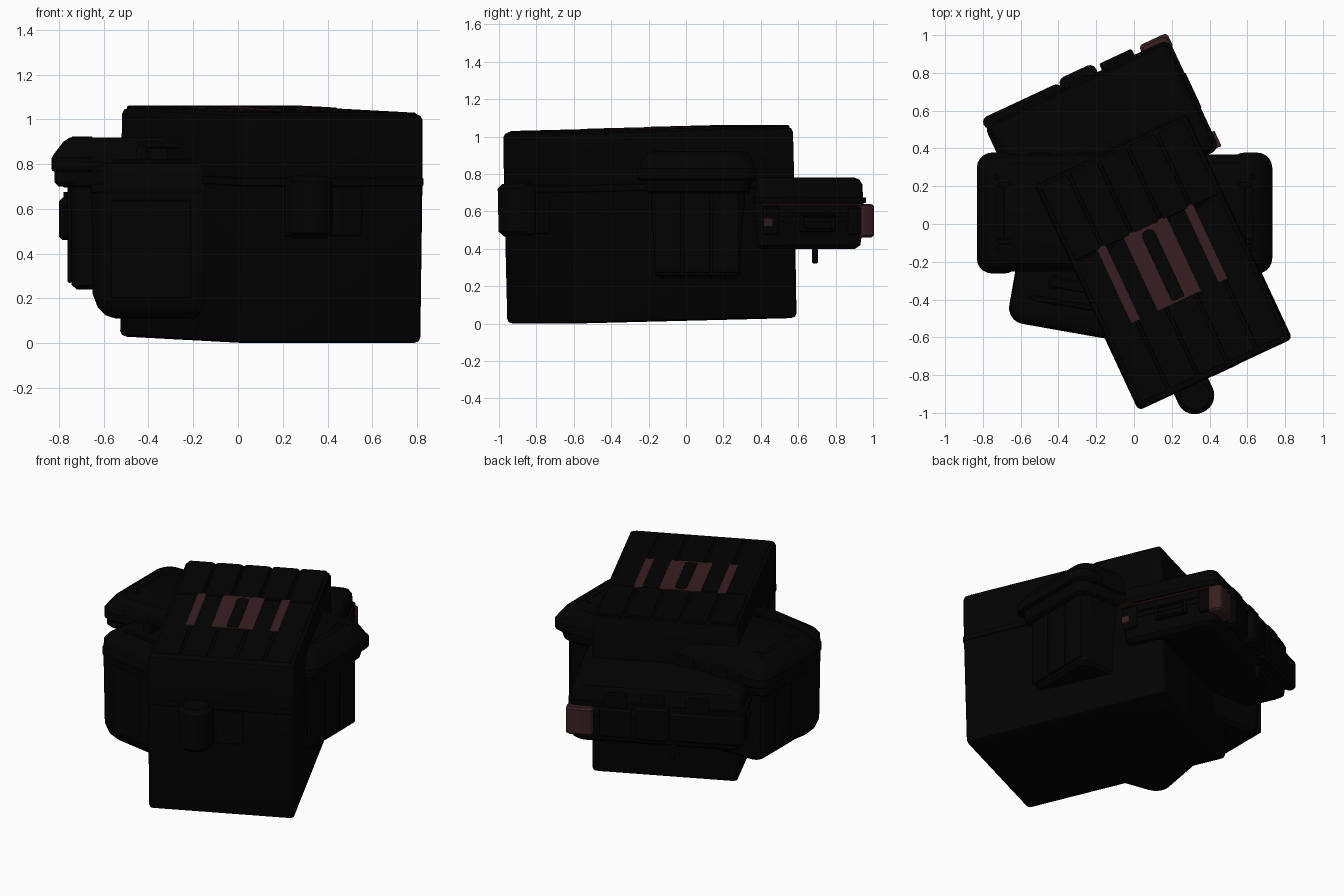
import bpy, bmesh, math
from mathutils import Matrix, Vector

def material(name, rgb):
    m = bpy.data.materials.new(name)
    m.diffuse_color = (*rgb, 1)
    return m

BLACK = material("matte black", (0.0007, 0.0007, 0.0007))
RED = material("dark red brown", (0.040, 0.0135, 0.0135))

def frame(x, y, z, turn, tilt=0):
    return (Matrix.Translation((x, y, z)) @ Matrix.Rotation(math.radians(turn), 4, 'Z')
            @ Matrix.Rotation(math.radians(tilt), 4, 'X'))

def loft(name, sections, r, fr, at=(0, 0), mat=BLACK, seg=5):
    """Stack of rounded rectangles; each section is (z, half x, half y)."""
    bm = bmesh.new()
    rings = []
    for z, hx, hy in sections:
        rr = min(r, hx * 0.99, hy * 0.99)
        ring = []
        for q, (sx, sy) in enumerate(((1, 1), (-1, 1), (-1, -1), (1, -1))):
            for i in range(seg + 1):
                a = math.pi / 2 * (q + i / seg)
                p = Vector((at[0] + sx * (hx - rr) + rr * math.cos(a),
                            at[1] + sy * (hy - rr) + rr * math.sin(a), z))
                ring.append(bm.verts.new(fr @ p))
        rings.append(ring)
    n = len(rings[0])
    for a, b in zip(rings, rings[1:]):
        for i in range(n):
            bm.faces.new((a[i], a[(i + 1) % n], b[(i + 1) % n], b[i]))
    bm.faces.new(rings[0][::-1])
    bm.faces.new(rings[-1])
    me = bpy.data.meshes.new(name)
    bm.to_mesh(me)
    bm.free()
    me.materials.append(mat)
    ob = bpy.data.objects.new(name, me)
    bpy.context.collection.objects.link(ob)
    bpy.context.view_layer.objects.active = ob
    ob.select_set(True)
    bpy.ops.object.shade_smooth_by_angle(angle=math.radians(35))
    ob.select_set(False)
    return ob

def block(name, fr, c, s, r=0.012, ch=0.008, mat=BLACK, seg=3):
    """Rounded block with chamfered ends: centre c, full size s."""
    hx, hy, hz = s[0] / 2, s[1] / 2, s[2] / 2
    ch = min(ch, hx * .6, hy * .6, hz * .6)
    return loft(name, [(c[2] - hz, hx - ch, hy - ch), (c[2] - hz + ch, hx, hy),
                       (c[2] + hz - ch, hx, hy), (c[2] + hz, hx - ch, hy - ch)],
                r, fr, c[:2], mat, seg)

# ---- Large tilted case ----
F = frame(0.144, -0.182, 0.015, 25, 1.3)
loft("large_case_body", [(0, .421, .635), (.008, .437, .651), (.025, .443, .656), (.71, .445, .658)], .025, F)
loft("large_case_seam", [(.70, .444, .658), (.705, .450, .663), (.735, .450, .663), (.74, .444, .658)], .028, F)
loft("large_case_lid", [(.735, .445, .658), (.995, .444, .657), (1.014, .437, .650), (1.024, .421, .633)], .025, F)
for u in (-.342, -.171, 0, .171, .342):
    block("lid_panel", F, (u, -.215, 1.02), (.160, .82, .018), ch=.006)
    block("lid_rear_panel", F, (u, .422, 1.022), (.160, .44, .022), ch=.006)
# Red lid stripes and central slot
for u, w in ((-.255, .054), (0, .255), (.255, .054)):
    block("lid_stripe", F, (u - .008, -.003, 1.028), (w, .44, .009), .004, .001, RED)
block("lid_stripe_slot", F, (-.008, -.008, 1.031), (.072, .40, .008), .034, .001, seg=6)
block("lid_stripe_slot_end", F, (-.008, -.113, 1.031), (.072, .19, .008), .004, .001)
# Front latch with rounded nose
block("front_latch", F, (-.143, -.715, .61), (.20, .20, .28), .095, .025, seg=8)
block("front_latch_mount", F, (-.143, -.675, .61), (.20, .07, .27))
block("front_plate", F, (.057, -.660, .59), (.16, .012, .22))

# ---- Long straight case ----
G = frame(-.05, .058, 0, 0)
loft("long_case_body", [(.24, .67, .215), (.26, .693, .232), (.45, .70, .24), (.74, .705, .262)], .05, G)
loft("long_case_rim", [(.695, .725, .272), (.705, .742, .283), (.765, .757, .293), (.77, .78, .31),
                       (.825, .78, .31)], .08, G)
loft("long_case_lid", [(.825, .78, .31), (.84, .776, .308), (.90, .73, .287), (.92, .70, .265)], .08, G)
for s in (-1, 1):
    # Bumpers at the two ends
    loft("long_case_end_bumper", [(.765, .10, .31), (.775, .113, .32), (.828, .113, .32), (.845, .10, .305)],
         .08, G, (s * .669, 0))
    for v in (-.155, 0, .155):
        block("long_case_end_panel", G, (s * .702, v, .51), (.018, .14, .48))
    block("long_case_grip_pad", G, (s * .66, 0, .916), (.05, .28, .016))
    for v in (-.19, .19):
        block("lid_bolt", G, (s * .68, v, .915), (.03, .03, .016), .015)
        block("grip_arm", G, (s * .64, v * .8, .916), (.08, .03, .016))
# Thicker lip on the left end
block("left_lip", G, (-.71, 0, .745), (.12, .58, .09), .05, .02)
for u in (-.45, -.2, .05, .3):
    block("long_case_latch", G, (u, .308, .76), (.13, .03, .16))

# ---- Flat case at the back ----
H = frame(-.17, .46, 0, 25)
loft("flat_case_lower", [(.40, .49, .28), (.42, .515, .30), (.56, .525, .315)], .05, H)
loft("flat_case_upper", [(.59, .525, .315), (.745, .522, .308), (.77, .507, .297), (.78, .485, .28)], .05, H)
loft("flat_case_seam", [(.55, .515, .305), (.60, .515, .305)], .05, H)
for z, e in ((.56, .532), (.66, .540)):
    loft("flat_case_rim", [(z - .015, e, .322), (z + .015, e, .322)], .05, H)
for v in (-.25, .25):
    for s in (-1, 1):
        block("flat_case_end_guard", H, (s * .522, v, .55), (.03, .09, .15))
# Bumper segments and latches along the back edge
block("rear_bumper_left", H, (-.31, .323, .555), (.46, .07, .19), .035, .015)
block("rear_bumper_mid", H, (.02, .333, .57), (.21, .085, .22), .035, .015)
block("rear_bumper_right", H, (.245, .323, .555), (.19, .07, .19), .012, .012)
for u in (-.25, .02, .245):
    block("flat_case_latch", H, (u, .313, .66), (.14, .04, .16))
block("latch_strap", H, (-.10, .30, .37), (.035, .03, .10), .014)
# Red accents
block("red_corner_guard", H, (.463, .312, .55), (.165, .088, .18), .022, .012, RED)
block("red_end_pip", H, (.535, -.275, .54), (.018, .052, .052), .004, .014, RED)
block("red_end_trim", H, (.528, 0, .635), (.022, .58, .009), .004, .001, RED)
block("red_end_tab", H, (.535, -.265, .637), (.038, .09, .009), .004, .001, RED)
# End handle
for z in (.50, .575):
    block("end_handle_bar", H, (.530, .02, z), (.03, .20, .018))
for v in (-.075, .115):
    block("end_handle_post", H, (.530, v, .5375), (.03, .018, .09))

# ---- Front left case ----
K = frame(-.297, -.270, 0, -10)
loft("corner_case_body", [(.11, .23, .21), (.125, .27, .25), (.16, .30, .28), (.22, .320, .296),
                          (.67, .325, .302)], .085, K)
loft("corner_case_rim", [(.665, .322, .299), (.675, .330, .306), (.71, .330, .306), (.72, .322, .299)], .085, K)
loft("corner_case_lid", [(.715, .325, .302), (.77, .322, .299), (.795, .305, .28), (.805, .28, .25)], .085, K)
block("corner_case_front_panel", K, (-.04, -.299, .42), (.36, .014, .44))
# Carry handle on its lid
for u in (-.12, .12):
    block("carry_handle_post", K, (u, -.06, .84), (.05, .08, .09))
block("carry_handle_bar", K, (0, -.06, .885), (.29, .06, .035), .02)
for v in (-.16, .03):
    block("lid_ridge", K, (0, v, .81), (.46, .03, .022))
